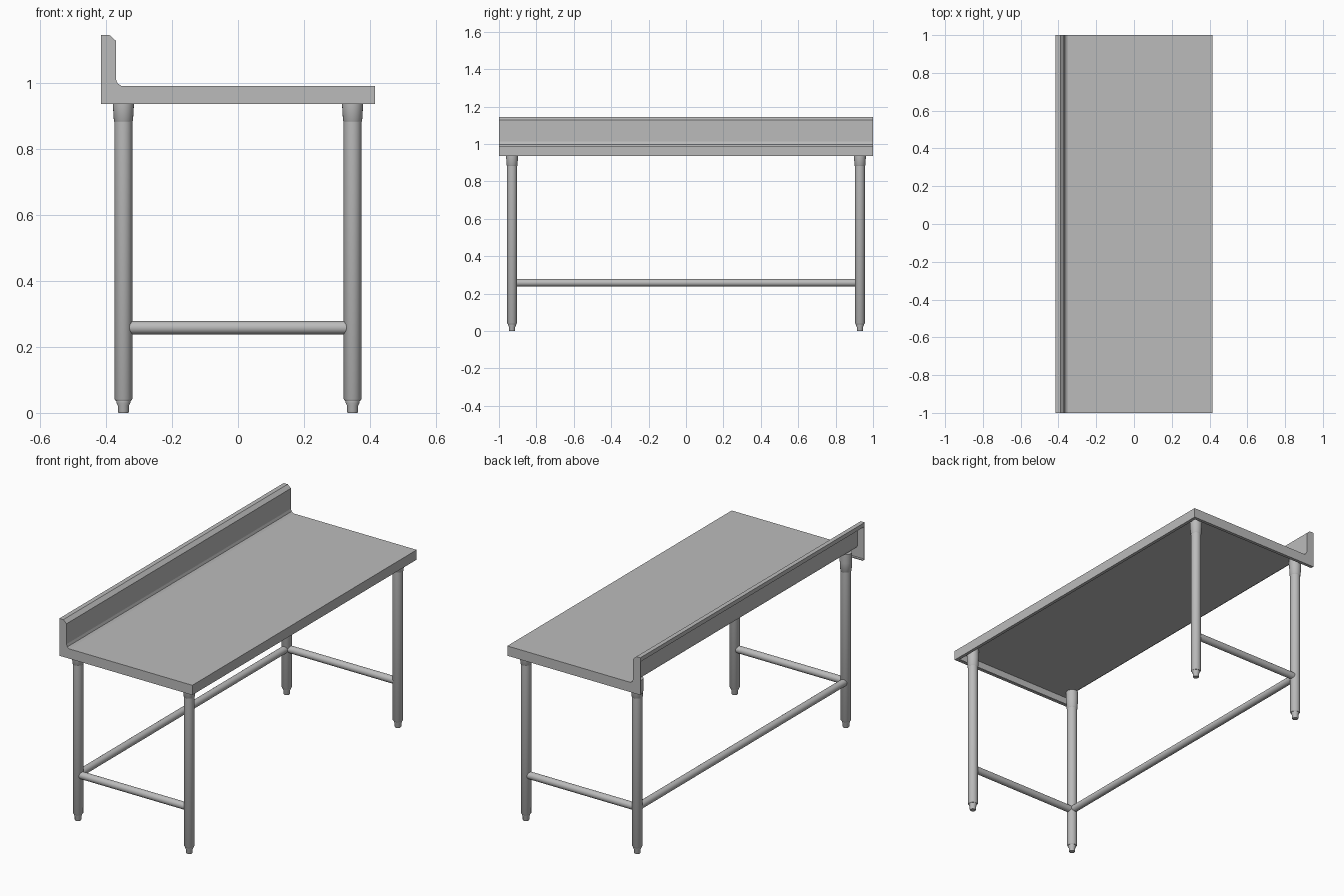
import bpy, bmesh, math
from mathutils import Vector

cube = bpy.data.objects.get("Cube")
if cube:
    bpy.data.objects.remove(cube, do_unlink=True)


def make_material(name, value):
    mat = bpy.data.materials.new(name)
    mat.use_nodes = True
    colour = (value, value, value, 1)
    mat.diffuse_color = colour
    mat.node_tree.nodes["Principled BSDF"].inputs["Base Color"].default_value = colour
    return mat


steel = make_material("brushed steel", 0.5)


def finish(bm, name, smooth=False):
    mesh = bpy.data.meshes.new(name)
    bm.to_mesh(mesh)
    bm.free()
    mesh.materials.append(steel)
    obj = bpy.data.objects.new(name, mesh)
    bpy.context.collection.objects.link(obj)
    if smooth:
        bpy.ops.object.select_all(action="DESELECT")
        obj.select_set(True)
        bpy.context.view_layer.objects.active = obj
        bpy.ops.object.shade_smooth_by_angle(angle=math.radians(35))
    return obj


def box(name, lo, hi):
    bm = bmesh.new()
    bmesh.ops.create_cube(bm, size=1)
    lo, hi = Vector(lo), Vector(hi)
    for v in bm.verts:
        v.co = (lo + hi) / 2 + v.co * (hi - lo)
    return finish(bm, name)


def turned(name, x, y, profile, sides=24):
    """Closed solid of revolution about a vertical axis, from (radius, z) pairs."""
    bm = bmesh.new()
    rings = []
    for r, z in profile:
        rings.append([bm.verts.new((x + r * math.cos(a), y + r * math.sin(a), z))
                      for a in (math.tau * i / sides for i in range(sides))])
    for low, high in zip(rings, rings[1:]):
        for i in range(sides):
            j = (i + 1) % sides
            bm.faces.new((low[i], low[j], high[j], high[i]))
    bm.faces.new(rings[0][::-1])
    bm.faces.new(rings[-1])
    return finish(bm, name, smooth=True)


def tube(name, start, end, radius):
    start, end = Vector(start), Vector(end)
    axis = end - start
    bm = bmesh.new()
    bmesh.ops.create_cone(bm, cap_ends=True, segments=24, radius1=radius,
                          radius2=radius, depth=axis.length)
    turn = axis.to_track_quat("Z", "Y")
    for v in bm.verts:
        v.co = (start + end) / 2 + turn @ v.co
    return finish(bm, name, smooth=True)


BACK, FRONT = -0.415, 0.415
TOP, RIM, SHEET, LIP = 0.99, 0.935, 0.005, 0.018

# Folded sheet: splash flange, splash, cove, worktop and front apron
fold = [(BACK, 1.145), (-0.39, 1.145), (-0.37, 1.127), (-0.37, 1.012),
        (-0.365, 0.998), (-0.353, TOP), (FRONT, TOP), (FRONT, RIM)]
sheet_path = [(BACK, 1.122)] + fold + [(FRONT - LIP, RIM)]
bm = bmesh.new()
edges = [[bm.verts.new((x, y, z)) for x, z in sheet_path] for y in (-0.998, 0.998)]
for i in range(len(sheet_path) - 1):
    bm.faces.new((edges[0][i], edges[0][i + 1], edges[1][i + 1], edges[1][i]))
worktop = finish(bm, "worktop_and_splash")
solid = worktop.modifiers.new("sheet thickness", "SOLIDIFY")
solid.thickness = SHEET
solid.offset = -1

# End plates with return lips
for side, label in ((-1, "front"), (1, "back")):
    bm = bmesh.new()
    outline = [bm.verts.new((x, side, z)) for x, z in fold + [(BACK, RIM)]]
    face = bm.faces.new(outline)
    grown = bmesh.ops.extrude_face_region(bm, geom=[face])
    moved = [g for g in grown["geom"] if isinstance(g, bmesh.types.BMVert)]
    bmesh.ops.translate(bm, verts=moved, vec=(0, -side * SHEET, 0))
    bmesh.ops.recalc_face_normals(bm, faces=bm.faces)
    finish(bm, label + "_end_plate")
    ys = sorted((side * (1 - SHEET), side * (1 - LIP)))
    box(label + "_end_lip", (BACK, ys[0], RIM), (FRONT - LIP, ys[1], RIM + SHEET))

# Legs, sockets and adjustable feet
LEG_X, LEG_Y = 0.347, 0.93
for sx, x_name in ((-1, "right"), (1, "left")):
    for sy, y_name in ((-1, "front"), (1, "back")):
        x, y, tag = sx * LEG_X, sy * LEG_Y, y_name + "_" + x_name
        turned(tag + "_leg", x, y, [(0.023, 0.036), (0.027, 0.042), (0.027, 0.9)])
        turned(tag + "_socket", x, y, [(0.027, 0.882), (0.029, 0.885),
                                       (0.032, 0.935), (0.032, 0.986)])
        turned(tag + "_foot", x, y, [(0.015, 0), (0.017, 0.004), (0.017, 0.022),
                                     (0.021, 0.03), (0.021, 0.037)])

# Cross bars at both ends and one long bar under the splash
BAR_Z, BAR_R = 0.258, 0.02
for sy, y_name in ((-1, "front"), (1, "back")):
    tube(y_name + "_cross_bar", (-LEG_X, sy * LEG_Y, BAR_Z), (LEG_X, sy * LEG_Y, BAR_Z), BAR_R)
tube("long_bar", (-LEG_X, -LEG_Y, BAR_Z), (-LEG_X, LEG_Y, BAR_Z), BAR_R)
